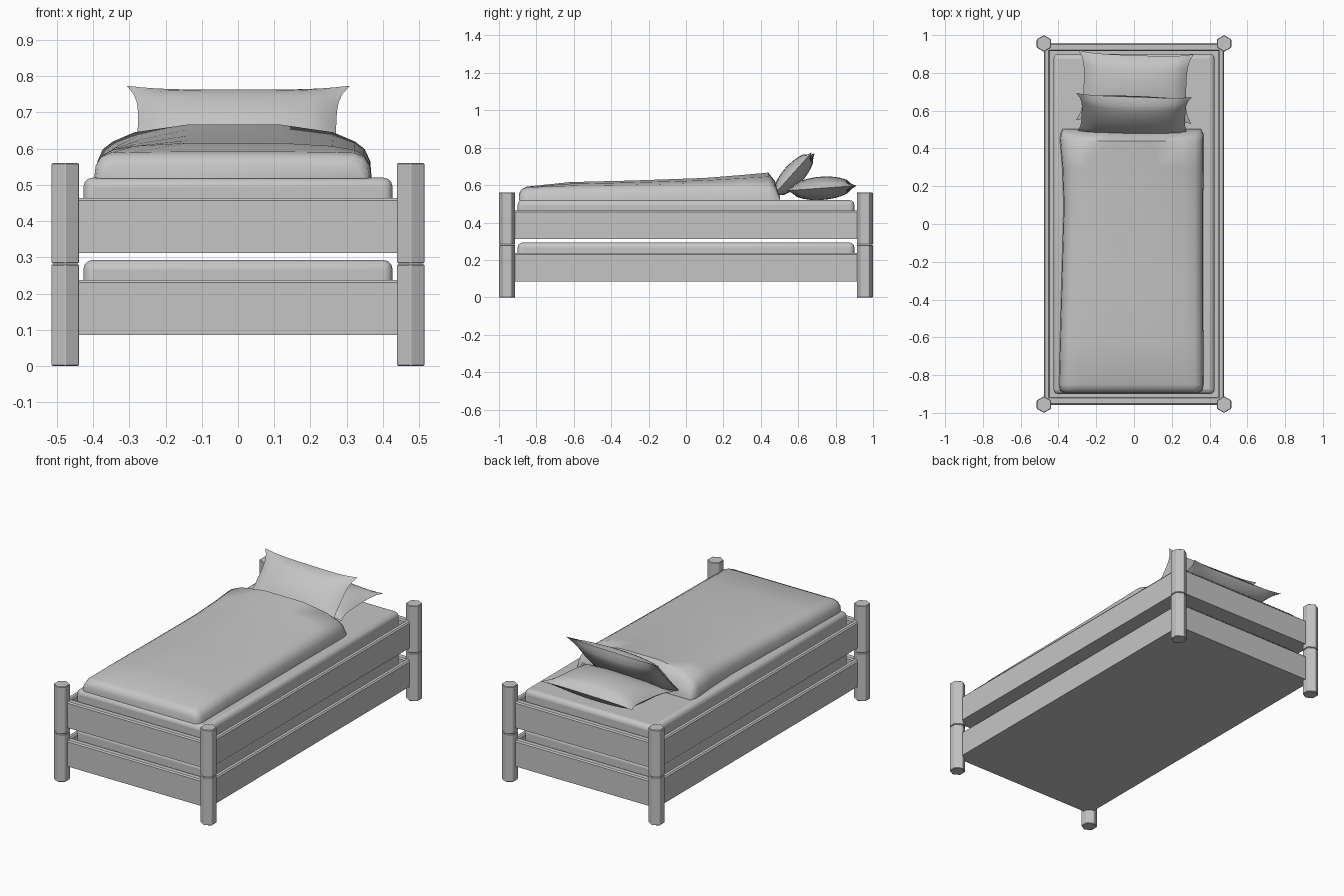
import bpy, bmesh
from math import radians
from mathutils import Matrix

cube = bpy.data.objects.get("Cube")
if cube:
    bpy.data.objects.remove(cube, do_unlink=True)

grey = bpy.data.materials.new("plain grey")
grey.use_nodes = True
grey.diffuse_color = (0.56, 0.56, 0.56, 1)
grey.node_tree.nodes["Principled BSDF"].inputs["Base Color"].default_value = grey.diffuse_color


def finish(name, bm, smooth=None, bevel=None):
    """Turn a bmesh into an object, optionally bevelled and smoothed."""
    bmesh.ops.recalc_face_normals(bm, faces=bm.faces)
    mesh = bpy.data.meshes.new(name)
    bm.to_mesh(mesh)
    bm.free()
    mesh.materials.append(grey)
    obj = bpy.data.objects.new(name, mesh)
    bpy.context.collection.objects.link(obj)
    if bevel:
        mod = obj.modifiers.new("Bevel", "BEVEL")
        mod.width, mod.segments = bevel
    if smooth:
        bpy.ops.object.select_all(action="DESELECT")
        obj.select_set(True)
        bpy.context.view_layer.objects.active = obj
        bpy.ops.object.shade_smooth_by_angle(angle=radians(smooth))
    return obj


def loft(rings):
    """Skin closed rings of points and cap both ends."""
    bm = bmesh.new()
    rows = [[bm.verts.new(p) for p in ring] for ring in rings]
    n = len(rows[0])
    for a, b in zip(rows, rows[1:]):
        for i in range(n):
            j = (i + 1) % n
            bm.faces.new((a[i], a[j], b[j], b[i]))
    bm.faces.new(rows[0])
    bm.faces.new(rows[-1])
    return bm


def rectangle(hx, hy, z):
    return [(-hx, -hy, z), (hx, -hy, z), (hx, hy, z), (-hx, hy, z)]


def frame(name, z0, z1):
    """Tray with four rails, eased along the top edges."""
    ox, oy, ix, iy, e = 0.477, 0.957, 0.445, 0.915, 0.007
    finish(name, loft([
        rectangle(ox, oy, z0), rectangle(ox, oy, z1 - e), rectangle(ox - e, oy - e, z1),
        rectangle(ix + e, iy + e, z1), rectangle(ix, iy, z1 - e), rectangle(ix, iy, z0 + 0.06)]))


def mattress(name, z0, z1):
    bm = loft([rectangle(0.427, 0.9, z0), rectangle(0.427, 0.9, z1)])
    finish(name, bm, smooth=35, bevel=(0.026, 3))


def post(name, x, y, z0, z1):
    """Hexagonal post with a point toward the front."""
    bm = bmesh.new()
    place = Matrix.Translation((x, y, (z0 + z1) / 2)) @ Matrix.Rotation(radians(30), 4, "Z")
    bmesh.ops.create_cone(bm, cap_ends=True, segments=6, radius1=0.044, radius2=0.044,
                          depth=z1 - z0, matrix=place)
    # Put a corner on the y axis whichever way the primitive starts
    if max(v.co.y for v in bm.verts) - y < 0.043:
        bmesh.ops.rotate(bm, verts=bm.verts, cent=(x, y, 0), matrix=Matrix.Rotation(radians(30), 3, "Z"))
    finish(name, bm, bevel=(0.003, 1))


def pillow(name, location, tilt, yaw, half_width, half_length, puff, nx=16, ny=10):
    """Puffed cushion with pinched sides and pointed corners."""
    bm = bmesh.new()
    grids = []
    for side in (1, -1):
        grid = []
        for j in range(ny + 1):
            v = 2 * j / ny - 1
            row = []
            for i in range(nx + 1):
                u = 2 * i / nx - 1
                x = u * half_width * (1 - 0.11 * (1 - v ** 4))
                y = v * half_length * (1 - 0.09 * (1 - u ** 4))
                z = side * puff * (max(0, (1 - u * u) * (1 - v * v))) ** 0.5
                row.append(bm.verts.new((x, y, z)))
            grid.append(row)
        grids.append(grid)
    for grid in grids:
        for j in range(ny):
            for i in range(nx):
                bm.faces.new((grid[j][i], grid[j][i + 1], grid[j + 1][i + 1], grid[j + 1][i]))
    bmesh.ops.remove_doubles(bm, verts=bm.verts, dist=0.0005)
    obj = finish(name, bm, smooth=60)
    obj.location = location
    obj.rotation_euler = (radians(tilt), 0, radians(yaw))


# Two identical stacked beds
for level, base in (("lower", 0.0), ("upper", 0.227)):
    frame(level + "_frame", base + 0.085, base + 0.237)
    mattress(level + "_mattress", base + 0.15, base + 0.293)

# Corner posts, one set per bed
for level, z0, z1 in (("lower", 0.0, 0.281), ("upper", 0.283, 0.56)):
    for end, y in (("front", -0.956), ("back", 0.956)):
        for side, x in (("left", 0.477), ("right", -0.477)):
            post(f"{level}_{end}_{side}_post", x, y, z0, z1)

# Duvet: cross-section as (width fraction, edge height, crown height)
half = [(1, 0, 0), (0.99, 0.5, 0), (0.95, 0.85, 0), (0.88, 1, 0.12), (0.72, 1, 0.6), (0.33, 1, 1)]
section = [(-w, a, b) for w, a, b in half] + half[::-1]
# Stations along the bed: y, right edge, left edge, edge height, crown
stations = [
    (-0.892, -0.375, 0.345, 0.035, 0), (-0.88, -0.392, 0.362, 0.06, 0),
    (-0.85, -0.397, 0.368, 0.07, 0.004), (-0.62, -0.392, 0.367, 0.076, 0.022),
    (-0.3, -0.384, 0.366, 0.08, 0.026), (0.1, -0.373, 0.366, 0.088, 0.032),
    (0.3, -0.38, 0.368, 0.092, 0.044), (0.44, -0.392, 0.369, 0.095, 0.054),
    (0.475, -0.39, 0.367, 0.075, 0.03), (0.502, -0.38, 0.355, 0.02, 0)]
rings = []
for y, x0, x1, edge, crown in stations:
    mid, width = (x0 + x1) / 2, (x1 - x0) / 2
    rings.append([(mid + w * width, y, 0.518 + a * edge + b * crown) for w, a, b in section])
finish("duvet", loft(rings), smooth=50)

# Pillows: one flat, one leaning on it
pillow("flat_pillow", (0.005, 0.725, 0.583), 4, -2, 0.305, 0.185, 0.062)
pillow("leaning_pillow", (-0.003, 0.575, 0.655), 48, -2, 0.308, 0.16, 0.056)
